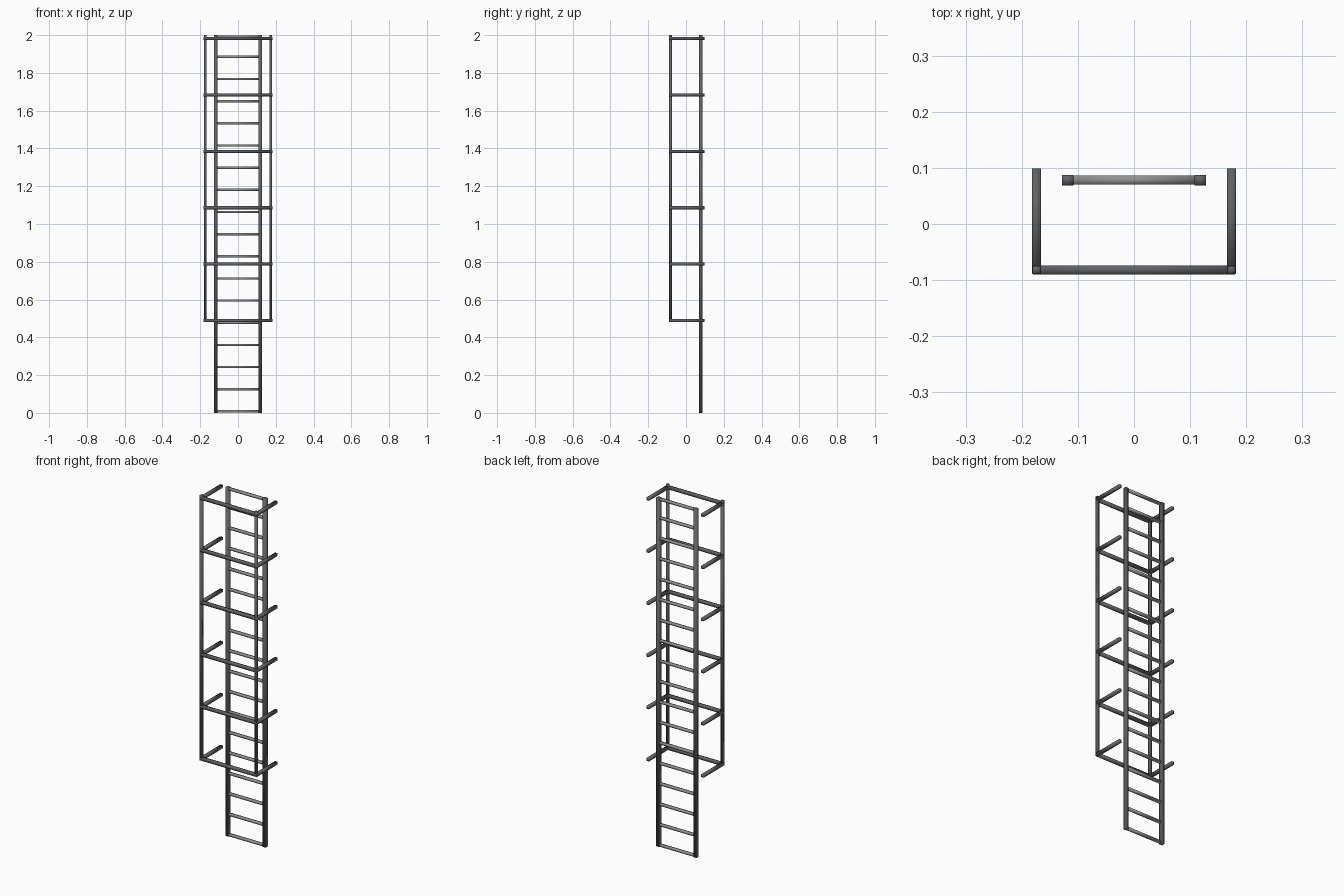
import bpy
from mathutils import Vector

cube = bpy.data.objects.get("Cube")
if cube:
    bpy.data.objects.remove(cube)


def material(name, colour):
    m = bpy.data.materials.new(name)
    m.use_nodes = True
    m.diffuse_color = colour
    m.node_tree.nodes["Principled BSDF"].inputs["Base Color"].default_value = colour
    return m


dark_steel = material("dark steel", (0.115, 0.125, 0.13, 1))
worn_steel = material("worn steel", (0.29, 0.29, 0.29, 1))


def bar(name, centre, size, mat):
    """Square bar with softly shaded edges."""
    bpy.ops.mesh.primitive_cube_add(size=1, location=centre)
    ob = bpy.context.object
    ob.name = name
    ob.scale = Vector(size)
    bpy.ops.object.transform_apply(location=False, rotation=False)
    ob.data.materials.append(mat)
    bpy.ops.object.shade_smooth()


HEIGHT = 2.0
RAIL_X, RAIL_Y = 0.118, 0.078
CAGE_X, CAGE_Y = 0.174, -0.082
CAGE_BOTTOM = 0.482
ARM_BACK = 0.093
BAR = 0.016

# Ladder rails and cage uprights on both sides
for side, x in (("right", -1), ("left", 1)):
    bar(side + "_rail", (x * RAIL_X, RAIL_Y, HEIGHT / 2), (0.02, 0.018, HEIGHT), dark_steel)
    bar(side + "_cage_upright", (x * CAGE_X, CAGE_Y, (CAGE_BOTTOM + HEIGHT) / 2),
        (0.014, 0.014, HEIGHT - CAGE_BOTTOM), dark_steel)

# Rungs
for i in range(18):
    z = min(0.008 + i * 0.1173, HEIGHT - 0.008)
    bar(f"rung_{i + 1}", (0, RAIL_Y, z), (2 * RAIL_X - 0.012, BAR, 0.012), worn_steel)

# Cage hoops: front bar with two arms reaching back
for i in range(6):
    z = 0.488 + i * 0.299
    bar(f"hoop_{i + 1}_front_bar", (0, CAGE_Y, z), (2 * CAGE_X + 0.012, BAR, BAR), dark_steel)
    for side, x in (("right", -CAGE_X), ("left", CAGE_X)):
        bar(f"hoop_{i + 1}_{side}_arm", (x, (CAGE_Y + ARM_BACK) / 2, z),
            (BAR, ARM_BACK - CAGE_Y + 0.012, BAR), dark_steel)
